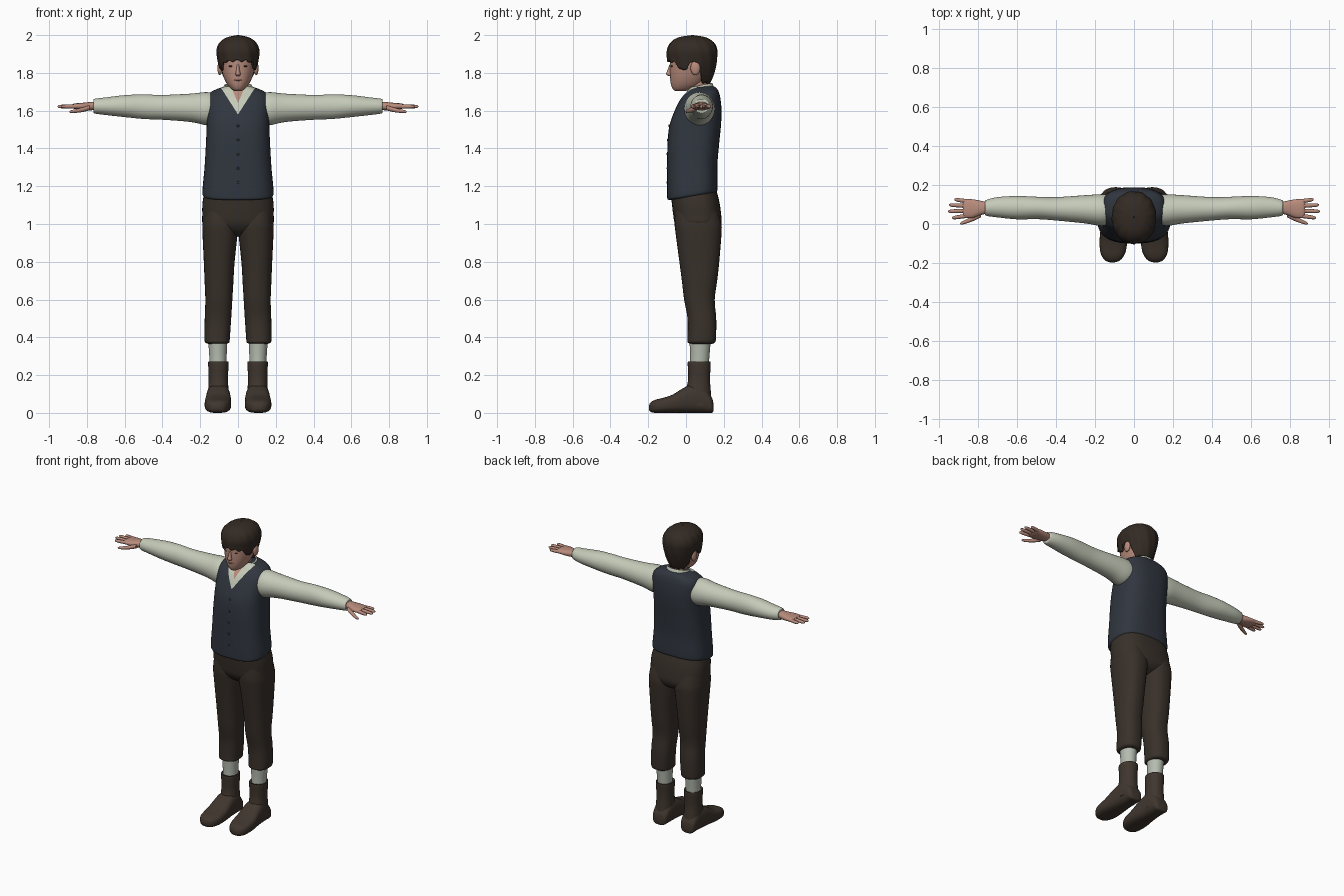
import bpy, bmesh, math
from mathutils import Vector, Matrix


def material(name, r, g, b):
    m = bpy.data.materials.new(name)
    m.diffuse_color = (r, g, b, 1)
    return m


SHIRT = material("pale shirt", .56, .59, .48)
VEST = material("dark blue vest", .030, .037, .050)
TROUSER = material("brown trousers", .040, .030, .023)
BOOT = material("brown boots", .050, .036, .027)
HAIR = material("dark brown hair", .033, .023, .017)
SKIN = material("skin", .48, .26, .20)
SOCK = material("grey sock", .46, .50, .43)
EYE = material("dark eye", .05, .03, .025)
LIP = material("lip", .36, .15, .13)


def finish(name, bm, mats, mirror=False, thickness=0):
    bmesh.ops.recalc_face_normals(bm, faces=bm.faces)
    me = bpy.data.meshes.new(name)
    bm.to_mesh(me)
    bm.free()
    for m in mats:
        me.materials.append(m)
    ob = bpy.data.objects.new(name, me)
    bpy.context.collection.objects.link(ob)
    if thickness:
        s = ob.modifiers.new("thickness", 'SOLIDIFY')
        s.thickness, s.offset = thickness, -1
    if mirror:
        ob.modifiers.new("mirror", 'MIRROR')
    return ob


def spline(rings, u):
    """Catmull-Rom through the rings (t, a_min, a_max, b_min, b_max)."""
    last = len(rings) - 1
    i = min(int(u), last - 1)
    f = u - i
    p, q, r, s = (rings[max(0, min(last, i + k))] for k in (-1, 0, 1, 2))
    return [.5 * (2 * B + (C - A) * f + (2 * A - 5 * B + 4 * C - D) * f * f
                  + (3 * B - A - 3 * C + D) * f ** 3) for A, B, C, D in zip(p, q, r, s)]


def loft_mesh(axis, rings, n=2, seg=32, sub=4, start=None, cap=True):
    """Superelliptic rings along an axis; start(angle) gives a ragged first edge."""
    bm = bmesh.new()
    rows, last = (len(rings) - 1) * sub, len(rings) - 1
    grid = []
    for j in range(rows + 1):
        row = []
        for k in range(seg):
            ang = 2 * math.pi * k / seg
            u0 = start(ang) if start else 0
            t, a0, a1, b0, b1 = spline(rings, u0 + (last - u0) * j / rows)
            c, s = math.cos(ang), math.sin(ang)
            a = (a0 + a1) / 2 + (a1 - a0) / 2 * math.copysign(abs(c) ** (2 / n), c)
            b = (b0 + b1) / 2 + (b1 - b0) / 2 * math.copysign(abs(s) ** (2 / n), s)
            row.append(bm.verts.new({'x': (t, a, b), 'y': (a, t, b), 'z': (a, b, t)}[axis]))
        grid.append(row)
    for lo, hi in zip(grid, grid[1:]):
        for k in range(seg):
            bm.faces.new((lo[k], lo[(k + 1) % seg], hi[(k + 1) % seg], hi[k]))
    if cap:
        bm.faces.new(grid[0])
        bm.faces.new(grid[-1])
    return bm


def loft(name, axis, rings, mat, mirror=False, **kw):
    return finish(name, loft_mesh(axis, rings, **kw), [mat], mirror)


def ball(name, loc, size, mat, mirror=False):
    bm = bmesh.new()
    bmesh.ops.create_uvsphere(bm, u_segments=16, v_segments=10, radius=1,
                              matrix=Matrix.Translation(loc) @ Matrix.Diagonal((*size, 1)))
    return finish(name, bm, [mat], mirror)


def sym(*rows):
    """Rings symmetric in x: (z, half_width, y_min, y_max)."""
    return [(z, -w, w, y0, y1) for z, w, y0, y1 in rows]


# Vest with V-neck showing shirt and throat
bm = loft_mesh('z', sym((1.145, .165, -.075, .145), (1.15, .184, -.096, .163), (1.18, .188, -.1, .167),
                        (1.30, .177, -.1, .166), (1.42, .170, -.098, .175), (1.52, .166, -.088, .185),
                        (1.60, .167, -.06, .188), (1.66, .166, -.03, .183), (1.695, .148, 0, .175),
                        (1.715, .11, .015, .165), (1.728, .07, .03, .15)), n=2.7, seg=48)
for v in bm.verts:      # hem is lower at the front
    v.co.z += .16 * (v.co.y - .03) * max(0, min(1, (1.4 - v.co.z) / .2))
NECKLINES = ((1.58, .64), (1.64, .42))
for apex, slope in NECKLINES:
    for side in (-1, 1):
        bmesh.ops.bisect_plane(bm, geom=bm.verts[:] + bm.edges[:] + bm.faces[:],
                               plane_co=(0, 0, apex), plane_no=(side, 0, -slope))
for f in bm.faces:
    c = f.calc_center_median()
    if c.y < .06:
        f.material_index = sum(abs(c.x) < slope * (c.z - apex) for apex, slope in NECKLINES)
finish("vest", bm, [VEST, SHIRT, SKIN])
for i in range(5):
    z = 1.22 + .075 * i
    ball("vest_button", (0, -.099 + max(0, z - 1.42) * .1, z), (.007, .004, .007), TROUSER)

# Collar, open at the front and higher at the back
bm = loft_mesh('z', sym((1.67, .088, -.012, .155), (1.70, .084, 0, .15), (1.735, .074, .012, .14)),
               seg=40, cap=False)
bmesh.ops.delete(bm, geom=[f for f in bm.faces if f.calc_center_median().y < .03
                           and abs(f.calc_center_median().x) < .045], context='FACES')
for v in bm.verts:
    v.co.z += .2 * (v.co.y - .08)
finish("collar", bm, [SHIRT], thickness=.008)

# Neck, head and face
loft("neck", 'z', sym((1.62, .055, .01, .13), (1.70, .047, .015, .115), (1.78, .047, .015, .115)), SKIN)
loft("head", 'z', sym((1.704, .018, -.055, -.01), (1.714, .036, -.07, .04), (1.74, .058, -.08, .085),
                      (1.78, .077, -.084, .115), (1.83, .09, -.085, .14), (1.88, .095, -.085, .15),
                      (1.93, .09, -.075, .14), (1.965, .06, -.04, .1), (1.98, .01, .02, .04)), SKIN, n=2.15)
loft("nose", 'z', sym((1.783, .008, -.092, -.07), (1.793, .014, -.106, -.07),
                      (1.81, .01, -.1, -.07), (1.845, .006, -.087, -.07)), SKIN, seg=12)
ball("ear", (.096, .05, 1.825), (.013, .026, .037), SKIN, True)
ball("eye", (.036, -.0745, 1.835), (.014, .006, .005), EYE, True)
ball("lips", (0, -.079, 1.762), (.021, .006, .005), LIP)

# Hair cap with ragged fringe, sideburns, ear gap and nape
HAIRLINE = ((-1, 2.6), (-.75, 2.45), (-.35, 1.35), (-.2, 1.5), (-.1, 2.35), (.3, 2.3), (.45, .6), (.7, .2), (1, .1))


def hair_start(ang):
    s = math.sin(ang)
    for (s0, h0), (s1, h1) in zip(HAIRLINE, HAIRLINE[1:]):
        if s <= s1 + 1e-6:
            break
    h = h0 + (h1 - h0) * (s - s0) / (s1 - s0)
    return max(0, h + .16 * math.sin(ang * 15 + .6))


bm = loft_mesh('z', sym((1.74, .070, -.09, .125), (1.79, .090, -.093, .146), (1.84, .102, -.098, .16),
                        (1.88, .110, -.1, .166), (1.92, .113, -.1, .166), (1.96, .097, -.082, .148),
                        (1.988, .058, -.04, .105), (2.0, .003, .031, .037)),
               n=2.15, seg=72, start=hair_start, cap=False)
for v in bm.verts:      # soft locks
    d = Vector((v.co.x, v.co.y - .034, 0))
    v.co += d * .014 * math.sin(13 * math.atan2(d.y, d.x) + 25 * v.co.z)
finish("hair", bm, [HAIR], thickness=.012)

# Sleeves
loft("sleeve", 'x', [(.12, .0, .15, 1.53, 1.69), (.168, -.01, .153, 1.523, 1.698), (.25, .003, .148, 1.54, 1.69),
                     (.4, .018, .138, 1.552, 1.683), (.5, .025, .14, 1.556, 1.686), (.6, .024, .144, 1.566, 1.682),
                     (.7, .034, .138, 1.577, 1.67), (.758, .042, .124, 1.585, 1.663),
                     (.765, .05, .116, 1.593, 1.655)], SHIRT, True)

# Hands
loft("palm", 'x', [(.75, .055, .11, 1.605, 1.648), (.79, .045, .12, 1.601, 1.645), (.83, .031, .127, 1.604, 1.641),
                   (.865, .031, .128, 1.609, 1.638), (.878, .04, .12, 1.615, 1.632)], SKIN, True, n=2.4, seg=20)
for name, y, dy, tip in (("index_finger", .043, -.012, .935), ("middle_finger", .068, -.003, .955),
                         ("ring_finger", .093, .005, .95), ("little_finger", .116, .01, .922)):
    rings = [(.855 + (tip - .855) * f, y + dy * f - r, y + dy * f + r, 1.622 - r, 1.622 + r)
             for f, r in ((0, .011), (.5, .0105), (.88, .0085), (1, .003))]
    loft(name, 'x', rings, SKIN, True, seg=12)
loft("thumb", 'x', [(.785, .035, .07, 1.602, 1.63), (.82, .018, .048, 1.593, 1.618), (.86, .003, .025, 1.588, 1.608),
                    (.885, -.003, .012, 1.588, 1.602), (.893, .0, .006, 1.592, 1.598)], SKIN, True, seg=14)

# Trousers
loft("trouser_seat", 'z', sym((.935, .05, .01, .12), (.96, .135, -.03, .165), (1.0, .185, -.058, .187),
                              (1.05, .189, -.068, .186), (1.12, .187, -.076, .176), (1.20, .17, -.085, .155)),
     TROUSER, n=2.6, seg=40)
loft("trouser_leg", 'z', [(.366, .06, .16, .025, .14), (.374, .046, .174, .008, .154), (.40, .043, .178, .008, .159),
                          (.5, .036, .176, .008, .16), (.6, .03, .173, -.01, .152), (.7, .024, .177, -.022, .165),
                          (.8, .018, .181, -.035, .176), (.95, .002, .188, -.055, .188),
                          (1.0, .0, .188, -.06, .187), (1.07, .01, .18, -.055, .17)], TROUSER, True, n=2.4)

# Socks and boots
loft("sock", 'z', [(.24, .06, .15, .02, .12), (.30, .06, .152, .022, .124), (.39, .056, .158, .018, .132)], SOCK, True)
loft("boot_shaft", 'z', [(.04, .046, .162, .0, .137), (.12, .05, .158, .002, .131), (.18, .053, .155, .011, .127),
                         (.265, .05, .158, .009, .131), (.27, .055, .153, .014, .126)], BOOT, True, n=2.2)
loft("boot_foot", 'y', [(.145, .08, .13, .008, .05), (.135, .056, .152, 0, .085), (.09, .046, .16, 0, .14),
                        (.03, .042, .166, 0, .15), (-.02, .038, .171, 0, .128), (-.07, .036, .176, 0, .097),
                        (-.12, .038, .176, 0, .08), (-.16, .05, .168, 0, .07), (-.187, .072, .148, .005, .056),
                        (-.197, .1, .125, .018, .036)], BOOT, True, n=2.8)

# Smooth shading
for ob in bpy.context.collection.objects:
    ob.select_set(True)
    bpy.context.view_layer.objects.active = ob
bpy.ops.object.shade_smooth_by_angle(angle=math.radians(50))
